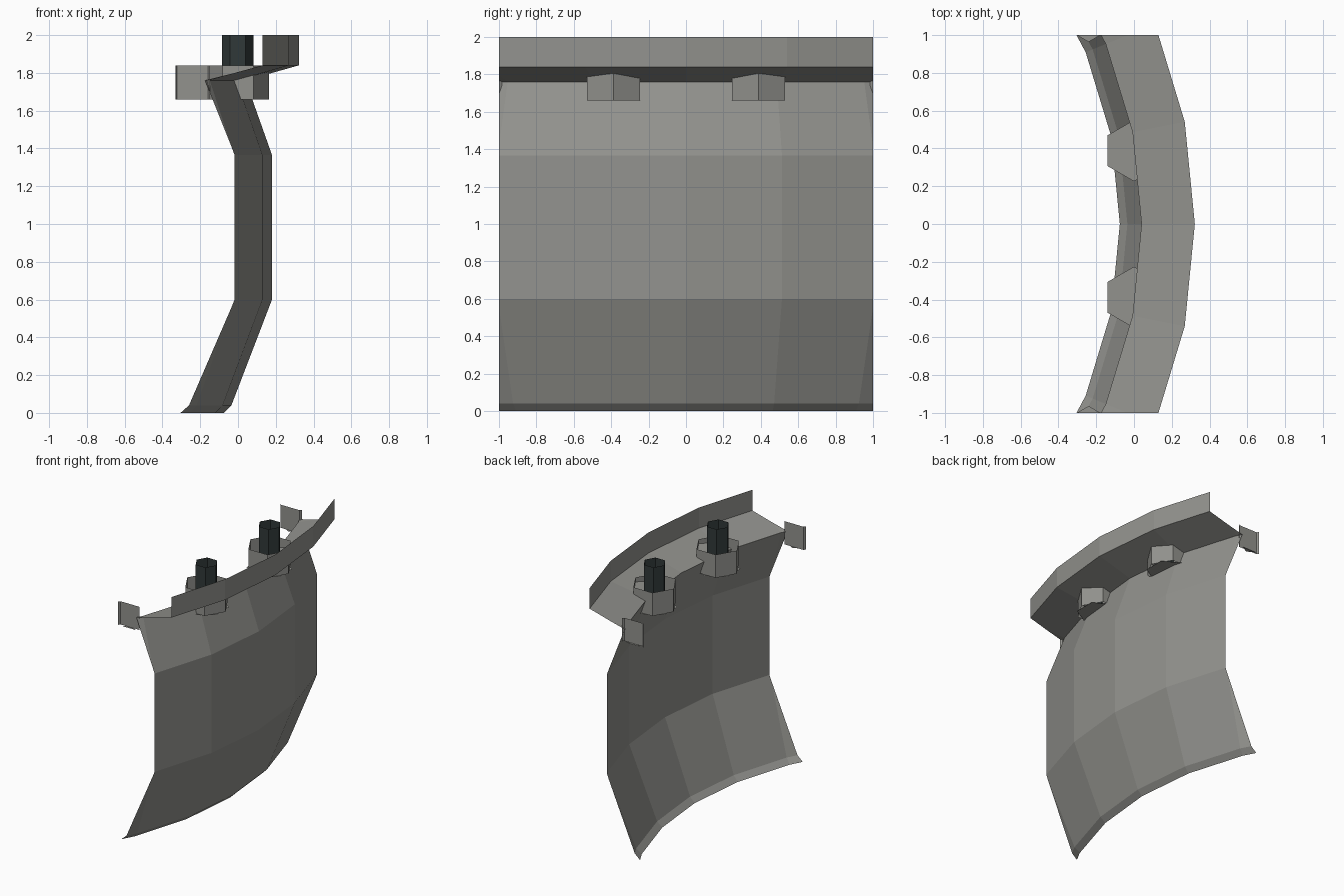
import bpy, bmesh
from math import sin, cos, pi, radians
from mathutils import Matrix, Vector

if "Cube" in bpy.data.objects:
    bpy.data.objects.remove(bpy.data.objects["Cube"])

AXIS = Vector((-2.45, 0, 0))      # centre of the ring this panel is a slice of


def material(name, rgb):
    m = bpy.data.materials.new(name)
    m.diffuse_color = (*rgb, 1)
    m.use_nodes = True
    m.node_tree.nodes["Principled BSDF"].inputs["Base Color"].default_value = m.diffuse_color
    return m


GREY = material("warm grey metal", (0.29, 0.29, 0.27))
DARK = material("dark steel", (0.03, 0.04, 0.04))


def finish(bm, name, mat):
    # trim everything to the slice between y = -1 and y = 1
    for s in (-1, 1):
        bmesh.ops.bisect_plane(bm, geom=bm.verts[:] + bm.edges[:] + bm.faces[:],
                               plane_co=(0, s, 0), plane_no=(0, s, 0), clear_outer=True)
    me = bpy.data.meshes.new(name)
    bm.to_mesh(me)
    bm.free()
    me.materials.append(mat)
    ob = bpy.data.objects.new(name, me)
    bpy.context.collection.objects.link(ob)
    return ob


def hexagon(bm, x, y, z, r, turn):
    return [bm.verts.new((x + r * cos(turn + i * pi / 3), y + r * sin(turn + i * pi / 3), z))
            for i in range(6)]


def tube(bm, x, y, z0, z1, r):
    # open six-sided sleeve with corners along x
    a, b = hexagon(bm, x, y, z0, r, 0), hexagon(bm, x, y, z1, r, 0)
    for i in range(6):
        j = (i + 1) % 6
        bm.faces.new((a[i], a[j], b[j], b[i]))


# Curved panel: profile at y = 0 spun about the ring axis
profile = [(-0.075, 0), (-0.035, 0.04), (0.18, 0.60), (0.18, 1.365),
           (0.04, 1.76), (0.322, 1.84), (0.322, 2.0)]
bm = bmesh.new()
vs = [bm.verts.new((x, 0, z)) for x, z in profile]
es = [bm.edges.new(p) for p in zip(vs, vs[1:])]
bmesh.ops.rotate(bm, verts=vs, cent=AXIS, matrix=Matrix.Rotation(radians(-33.75), 3, 'Z'))
bmesh.ops.spin(bm, geom=vs + es, cent=AXIS, axis=(0, 0, 1), angle=radians(67.5), steps=6)
bmesh.ops.recalc_face_normals(bm, faces=bm.faces[:])
if sum(f.normal.x * f.calc_area() for f in bm.faces) < 0:
    bmesh.ops.reverse_faces(bm, faces=bm.faces[:])
finish(bm, "curved_panel", GREY)

# Nuts every 18 degrees; the outer two are cut off by the slice ends
for label, deg in (("a", -27), ("b", -9), ("c", 9), ("d", 27)):
    x = AXIS.x + 2.48 * cos(radians(deg))
    y = 2.48 * sin(radians(deg))
    bm = bmesh.new()
    tube(bm, x, y, 1.66, 1.84, 0.164)
    bm.faces.new(hexagon(bm, x, y, 1.66, 0.162, pi / 6))   # base plate
    finish(bm, "nut_" + label, GREY)
    # Bolt shanks, only on the two whole nuts
    if abs(deg) < 20:
        bm = bmesh.new()
        tube(bm, x, y, 1.66, 2.0, 0.083)
        finish(bm, "bolt_" + label, DARK)
